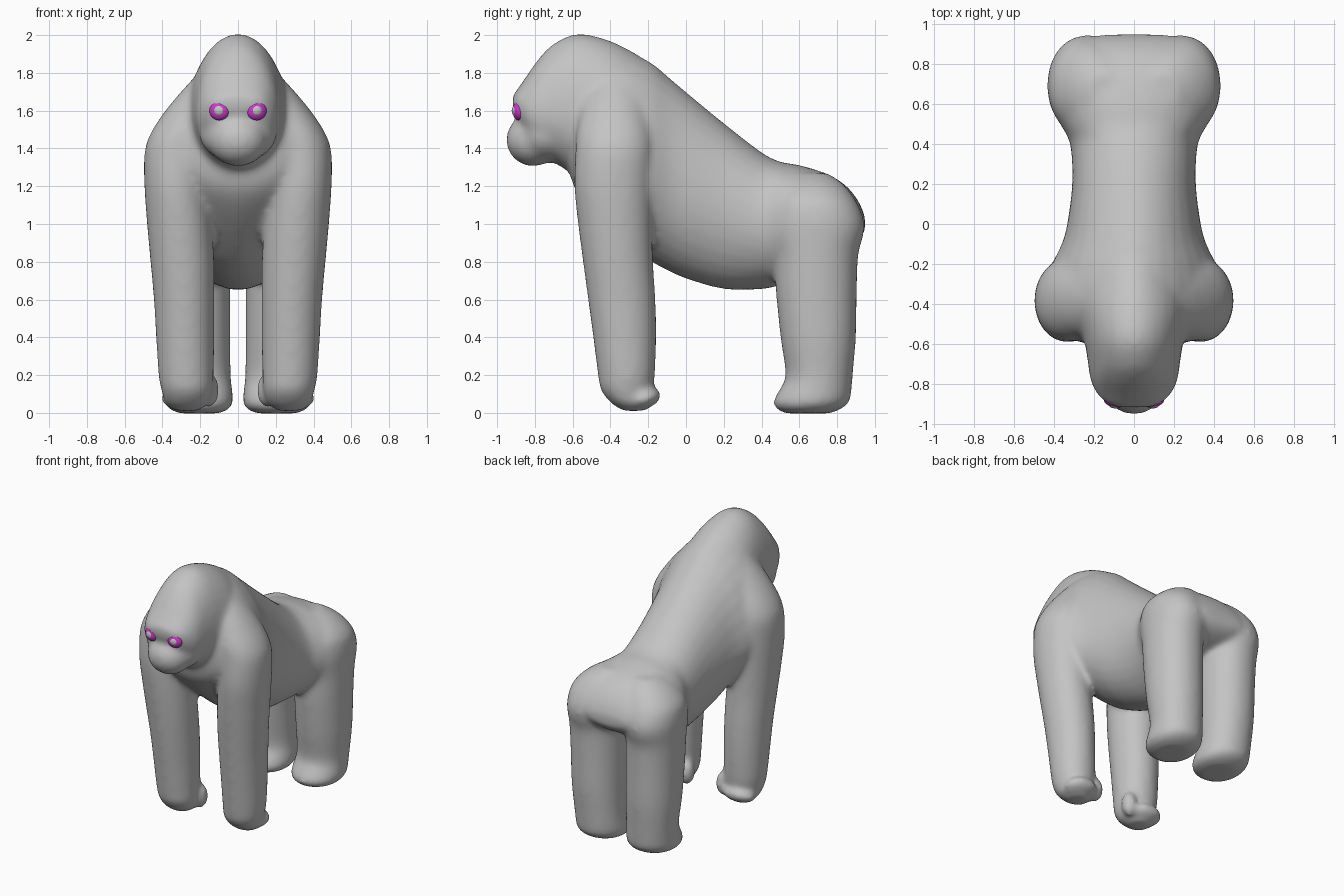
import bpy, bmesh, math
from mathutils import Matrix, Vector


def material(name, rgb):
    m = bpy.data.materials.new(name)
    m.diffuse_color = (*rgb, 1)
    return m


GREY = material("grey_fur", (0.55, 0.55, 0.55))
MAGENTA = material("magenta_eye", (0.64, 0.04, 0.64))


def smooth_rows(rows, steps=4):
    """Catmull-Rom interpolation between rows of section values."""
    out = []
    for i in range(len(rows) - 1):
        a, b, c, d = (rows[max(0, min(len(rows) - 1, i + k))] for k in (-1, 0, 1, 2))
        for s in range(steps):
            t = s / steps
            out.append([0.5 * (2 * q + (r - p) * t + (2 * p - 5 * q + 4 * r - u) * t * t
                               + (3 * q - p - 3 * r + u) * t ** 3)
                        for p, q, r, u in zip(a, b, c, d)])
    out.append(list(rows[-1]))
    return out


def unit_ring(power, n=32):
    """Superellipse points of radius one."""
    for i in range(n):
        t = 2 * math.pi * i / n
        c, s = math.cos(t), math.sin(t)
        yield (math.copysign(abs(c) ** (2 / power), c),
               math.copysign(abs(s) ** (2 / power), s))


def loft(bm, rings):
    loops = [[bm.verts.new(p) for p in ring] for ring in rings]
    for a, b in zip(loops, loops[1:]):
        for i in range(len(a)):
            j = (i + 1) % len(a)
            bm.faces.new((a[i], a[j], b[j], b[i]))
    bm.faces.new(loops[0][::-1])
    bm.faces.new(loops[-1])


def trunk(bm, rows):
    """Rows of y, top, widest height, bottom, half width, roundness."""
    rings = []
    for y, top, mid, bot, w, p in smooth_rows(rows):
        rings.append([(w * u, y, mid + v * ((top - mid) if v > 0 else (mid - bot)))
                      for u, v in unit_ring(p)])
    loft(bm, rings)


def limb(bm, side, rows, power):
    """Rows of z, centre x, centre y, x radius, y radius."""
    loft(bm, [[(side * (cx + rx * u), cy + ry * v, z) for u, v in unit_ring(power)]
              for z, cx, cy, rx, ry in smooth_rows(rows)])


def ball(bm, centre, radii, tilt=0.0, axis='X'):
    m = (Matrix.Translation(centre) @ Matrix.Rotation(tilt, 4, axis)
         @ Matrix.Diagonal((*radii, 1)))
    bmesh.ops.create_icosphere(bm, subdivisions=4, radius=1, matrix=m)


def finish(bm, name, mat):
    bmesh.ops.recalc_face_normals(bm, faces=bm.faces[:])
    for f in bm.faces:
        f.smooth = True
    me = bpy.data.meshes.new(name)
    bm.to_mesh(me)
    bm.free()
    me.materials.append(mat)
    ob = bpy.data.objects.new(name, me)
    bpy.context.collection.objects.link(ob)
    return ob


bm = bmesh.new()

# torso, from chest to rump
trunk(bm, [
    (-0.62, 1.50, 1.40, 1.29, 0.14, 2.0),
    (-0.585, 1.72, 1.38, 1.18, 0.28, 1.9),
    (-0.50, 1.86, 1.33, 1.07, 0.38, 1.65),
    (-0.35, 1.92, 1.30, 0.93, 0.45, 1.6),
    (-0.20, 1.865, 1.25, 0.81, 0.41, 1.7),
    (-0.10, 1.785, 1.20, 0.755, 0.362, 1.85),
    (0.00, 1.70, 1.15, 0.71, 0.335, 1.95),
    (0.20, 1.535, 1.08, 0.655, 0.31, 2.0),
    (0.40, 1.38, 1.00, 0.655, 0.32, 2.0),
    (0.50, 1.33, 1.00, 0.68, 0.37, 2.0),
    (0.60, 1.312, 1.00, 0.77, 0.41, 2.0),
    (0.75, 1.265, 1.01, 0.84, 0.40, 2.05),
    (0.85, 1.20, 1.02, 0.88, 0.35, 2.1),
    (0.91, 1.125, 1.02, 0.915, 0.28, 2.1),
    (0.94, 1.06, 1.01, 0.95, 0.20, 2.0),
    (0.948, 1.03, 1.00, 0.97, 0.12, 2.0)])

# head and neck
trunk(bm, [
    (-0.918, 1.68, 1.645, 1.61, 0.08, 2),
    (-0.895, 1.71, 1.64, 1.56, 0.14, 2),
    (-0.85, 1.775, 1.60, 1.45, 0.185, 2),
    (-0.78, 1.875, 1.58, 1.36, 0.218, 2),
    (-0.70, 1.955, 1.58, 1.325, 0.23, 2),
    (-0.57, 2.008, 1.58, 1.25, 0.25, 2),
    (-0.40, 1.97, 1.55, 1.20, 0.28, 1.9),
    (-0.25, 1.895, 1.50, 1.10, 0.27, 1.8)])

# muzzle and cheeks
ball(bm, (0, -0.81, 1.445), (0.155, 0.142, 0.14))
ball(bm, (0, -0.74, 1.48), (0.205, 0.16, 0.155))

for side in (-1, 1):
    # arms, rising into the sloping shoulders
    limb(bm, side, [
        (1.78, 0.10, -0.38, 0.13, 0.12),
        (1.68, 0.17, -0.38, 0.15, 0.165),
        (1.58, 0.235, -0.38, 0.165, 0.185),
        (1.48, 0.295, -0.38, 0.168, 0.20),
        (1.38, 0.325, -0.38, 0.17, 0.206),
        (1.20, 0.328, -0.385, 0.168, 0.207),
        (1.00, 0.31, -0.375, 0.172, 0.197),
        (0.80, 0.295, -0.36, 0.169, 0.186),
        (0.60, 0.285, -0.34, 0.161, 0.179),
        (0.40, 0.28, -0.325, 0.154, 0.167),
        (0.20, 0.275, -0.315, 0.146, 0.151),
        (0.12, 0.27, -0.315, 0.136, 0.136),
        (0.05, 0.27, -0.295, 0.112, 0.10),
        (0.01, 0.27, -0.27, 0.06, 0.06)], 2.05)
    # curled fingers and thumb
    ball(bm, (side * 0.285, -0.225, 0.075), (0.125, 0.098, 0.055), math.radians(18))
    ball(bm, (side * 0.15, -0.23, 0.12), (0.052, 0.055, 0.092))
    # hind legs with rounded buttocks and feet
    limb(bm, side, [
        (1.27, 0.14, 0.66, 0.08, 0.09),
        (1.21, 0.18, 0.67, 0.145, 0.165),
        (1.12, 0.22, 0.68, 0.19, 0.222),
        (1.02, 0.232, 0.692, 0.20, 0.25),
        (0.94, 0.234, 0.693, 0.198, 0.247),
        (0.84, 0.234, 0.69, 0.194, 0.223),
        (0.65, 0.23, 0.69, 0.19, 0.215),
        (0.40, 0.225, 0.70, 0.185, 0.20),
        (0.20, 0.215, 0.705, 0.177, 0.178),
        (0.12, 0.21, 0.685, 0.18, 0.192),
        (0.06, 0.208, 0.664, 0.182, 0.202),
        (0.02, 0.205, 0.65, 0.158, 0.17),
        (-0.003, 0.205, 0.645, 0.10, 0.115)], 2.1)

# fuse the parts into one soft skin
body = finish(bm, "body", GREY)
bpy.context.view_layer.objects.active = body
body.select_set(True)
skin = body.modifiers.new("Fuse", 'REMESH')
skin.mode = 'VOXEL'
skin.voxel_size = 0.016
skin.use_smooth_shade = True
soft = body.modifiers.new("Soften", 'SMOOTH')
soft.factor = 0.5
soft.iterations = 18
for name in ("Fuse", "Soften"):
    bpy.ops.object.modifier_apply(modifier=name)

# eyes with grey pupils
for side, label in ((-1, "left"), (1, "right")):
    turn = side * math.radians(12)
    centre = Vector((side * 0.098, -0.886, 1.60))
    bm = bmesh.new()
    ball(bm, centre, (0.054, 0.031, 0.051), turn, 'Z')
    finish(bm, label + "_eye", MAGENTA)
    bm = bmesh.new()
    ball(bm, centre + Vector((side * 0.003, -0.019, 0)), (0.028, 0.017, 0.028), turn, 'Z')
    finish(bm, label + "_pupil", GREY)
